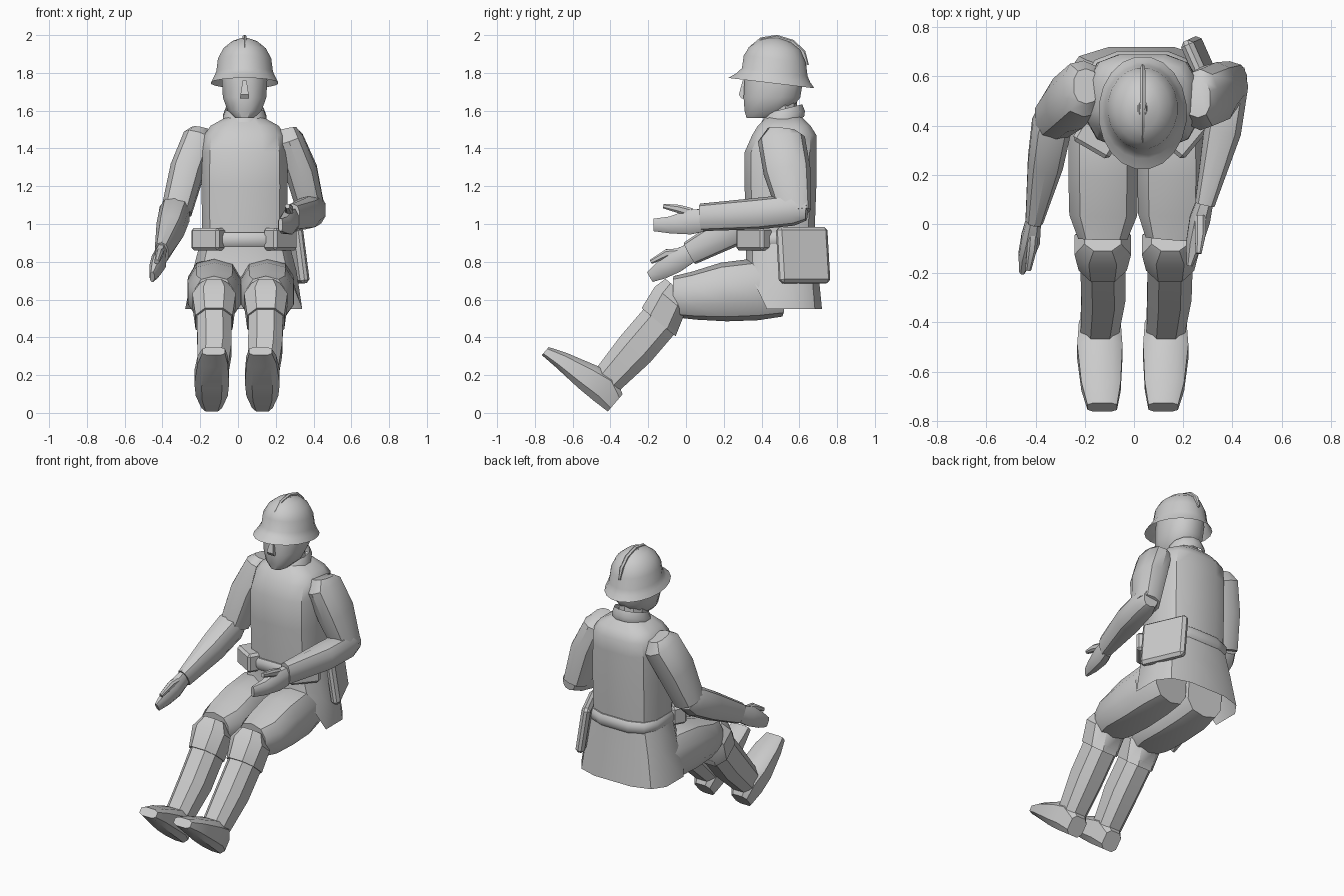
import bpy, bmesh, math
from mathutils import Vector, Matrix

X = Vector((1, 0, 0))


def finish(name, bm, angle=35):
    bmesh.ops.recalc_face_normals(bm, faces=bm.faces)
    me = bpy.data.meshes.new(name)
    bm.to_mesh(me)
    bm.free()
    ob = bpy.data.objects.new(name, me)
    bpy.context.collection.objects.link(ob)
    bpy.ops.object.select_all(action='DESELECT')
    ob.select_set(True)
    bpy.context.view_layer.objects.active = ob
    bpy.ops.object.shade_smooth_by_angle(angle=math.radians(angle))
    return ob


def loft(name, rings, n=8, p=0.8, axis=None, caps=True, adjust=None, angle=35):
    """Skin rings (x, y, z, half width, half depth); p < 1 makes them boxier."""
    bm = bmesh.new()
    pts = [Vector(r[:3]) for r in rings]
    top = math.cos(math.pi / n) ** p
    loops = []
    for i, r in enumerate(rings):
        t = Vector(axis) if axis else pts[min(i + 1, len(pts) - 1)] - pts[max(i - 1, 0)]
        t.normalize()
        u = (X - t * X.dot(t)).normalized()
        v = t.cross(u)
        loop = []
        for k in range(n):
            a = 2 * math.pi * (k + .5) / n
            c, s = math.cos(a), math.sin(a)
            c = math.copysign(abs(c) ** p, c) / top
            s = math.copysign(abs(s) ** p, s) / top
            co = pts[i] + u * c * r[3] + v * s * r[4]
            loop.append(bm.verts.new(adjust(co, i, s) if adjust else co))
        loops.append(loop)
    for a, b in zip(loops, loops[1:]):
        for k in range(n):
            bm.faces.new((a[k], a[(k + 1) % n], b[(k + 1) % n], b[k]))
    if caps:
        bm.faces.new(loops[0])
        bm.faces.new(loops[-1])
    return finish(name, bm, angle)


def box(name, loc, size, rz=0, ry=0, bevel=.015):
    bm = bmesh.new()
    m = (Matrix.Translation(loc) @ Matrix.Rotation(math.radians(rz), 4, 'Z')
         @ Matrix.Rotation(math.radians(ry), 4, 'Y') @ Matrix.Diagonal((*size, 1)))
    bmesh.ops.create_cube(bm, size=1, matrix=m)
    bmesh.ops.bevel(bm, geom=bm.edges[:], offset=bevel, segments=1, affect='EDGES')
    return finish(name, bm)


UP = (0, 0, 1)
CX = .035

# Coat body and flared skirt with a raised front hem
loft("coat_body", [(CX, .5, .93, .225, .18), (CX, .5, 1.2, .228, .19), (CX, .5, 1.38, .225, .19),
                   (CX, .52, 1.47, .215, .17), (CX, .52, 1.52, .18, .14), (CX, .52, 1.57, .09, .09)],
     n=12, p=.65, axis=UP)
loft("coat_skirt", [(CX, .5, .94, .225, .185), (CX, .51, .75, .275, .19), (.03, .515, .55, .31, .205)],
     n=12, p=.65, axis=UP, caps=False,
     adjust=lambda c, i, s: Vector((c.x, c.y, .72)) if i == 2 and s < -.8 else c)

# Belt, pouches and side bag
loft("belt", [(CX, .5, .88, .228, .19), (CX, .5, .9, .24, .203), (CX, .5, .935, .24, .203),
              (CX, .5, .955, .228, .19)], n=12, p=.65, axis=UP)
box("left_pouch", (-.155, .345, .92), (.17, .1, .12), rz=-30)
box("right_pouch", (.225, .36, .92), (.19, .09, .12), rz=50)
box("side_bag", (.285, .62, .835), (.055, .29, .3), rz=24, ry=-8, bevel=.018)

# Neck, collar and head
loft("neck", [(CX, .51, 1.5, .085, .085), (CX, .49, 1.68, .085, .09)], n=10, p=1, axis=UP)
loft("collar", [(CX, .505, 1.535, .115, .12), (CX, .515, 1.565, .115, .115), (CX, .52, 1.605, .1, .095)],
     n=12, p=1, axis=UP, caps=False,
     adjust=lambda c, i, s: c + Vector((0, 0, (c.y - .5) * .25)))
loft("head", [(CX, .395, 1.562, .05, .075), (CX, .43, 1.6, .09, .12), (CX, .455, 1.67, .115, .15),
              (CX, .465, 1.76, .12, .155), (CX, .465, 1.84, .11, .15)], n=12, p=.85, axis=UP)
loft("nose", [(CX, .315, 1.665, .024, .022), (CX, .306, 1.685, .022, .026), (CX, .315, 1.76, .01, .015)],
     n=4, p=1, axis=UP)


# Helmet shell tilted back, with crest
def tilt(c, i, s):
    return c + Vector((0, 0, (.46 - c.y) * .12 * (1 if i < 4 else .5)))


loft("helmet", [(CX, .452, 1.745, .178, .228), (CX, .462, 1.775, .163, .195), (CX, .47, 1.805, .15, .174),
                (CX, .47, 1.875, .141, .164), (CX, .47, 1.93, .112, .135), (CX, .47, 1.968, .066, .085),
                (CX, .47, 1.984, .02, .03)], n=20, p=1, axis=UP, caps=False, adjust=tilt, angle=50)
box("helmet_top", (CX, .47, 1.98), (.034, .05, .012), bevel=.004)
loft("helmet_crest", [(CX, .34, 1.925, .006, .012), (CX, .4, 1.972, .009, .015), (CX, .48, 1.984, .011, .016),
                      (CX, .56, 1.957, .011, .018), (CX, .615, 1.905, .011, .018), (CX, .64, 1.84, .006, .01)],
     n=6, p=.7)

# Arms: sleeve, forearm, hand and thumb
arms = {
    "left": [
        [(-.195, .56, 1.5, .05, .07), (-.205, .55, 1.45, .085, .115), (-.27, .49, 1.28, .09, .115),
         (-.325, .43, 1.07, .08, .09)],
        [(-.325, .455, 1.09, .065, .07), (-.335, .4, 1.055, .08, .09), (-.36, .25, .97, .072, .085),
         (-.405, .02, .845, .036, .062)],
        [(-.405, .03, .85, .028, .05), (-.42, -.06, .8, .038, .06), (-.44, -.13, .755, .03, .048),
         (-.455, -.19, .72, .012, .03)],
        [(-.408, -.02, .85, .02, .022), (-.415, -.1, .845, .02, .022), (-.43, -.185, .8, .012, .012)]],
    "right": [
        [(.26, .51, 1.5, .05, .075), (.27, .505, 1.45, .075, .12), (.335, .535, 1.28, .085, .12),
         (.39, .575, 1.06, .072, .085)],
        [(.405, .64, 1.07, .045, .05), (.395, .57, 1.075, .07, .08), (.36, .38, 1.055, .076, .08),
         (.288, .08, 1.035, .04, .07)],
        [(.288, .09, 1.02, .034, .06), (.268, .02, 1.01, .042, .065), (.245, -.08, .995, .034, .045),
         (.225, -.17, .995, .012, .033)],
        [(.27, .03, 1.06, .022, .024), (.27, -.04, 1.08, .022, .022), (.262, -.12, 1.095, .012, .012)]],
}
for side, parts in arms.items():
    for part, rings in zip(("sleeve", "forearm", "hand", "thumb"), parts):
        loft(f"{side}_{part}", rings, n=10 if part in ("sleeve", "forearm") else 8)

# Legs: thigh, knee cuff, shin and boot
SHIN = (0, -.64, -.77)
for side, s in (("left", -1), ("right", 1)):
    h, k, f = .015 + s * .14, .01 + s * .137, -.005 + s * .134
    loft(f"{side}_thigh", [(h - s * .01, .52, .645, .12, .13), (h, .38, .655, .14, .158),
                           (h, .2, .64, .142, .15), (h, .04, .62, .138, .122), (k, -.06, .615, .1, .105)], n=10)
    loft(f"{side}_knee", [(k, -.055, .665, .075, .07), (k, -.085, .6, .115, .105), (k, -.145, .48, .098, .117)],
         axis=SHIN)
    loft(f"{side}_shin", [(k, -.12, .51, .092, .105), (k - s * .003, -.27, .335, .09, .105),
                          (f, -.415, .175, .078, .085)], axis=SHIN)
    loft(f"{side}_boot", [(f, -.375, .053, .055, .06), (f, -.43, .13, .085, .088), (f, -.52, .19, .092, .077),
                          (f - s * .005, -.66, .28, .08, .048), (f - s * .01, -.745, .327, .06, .028)],
         p=.6, axis=(0, -.76, .65))
